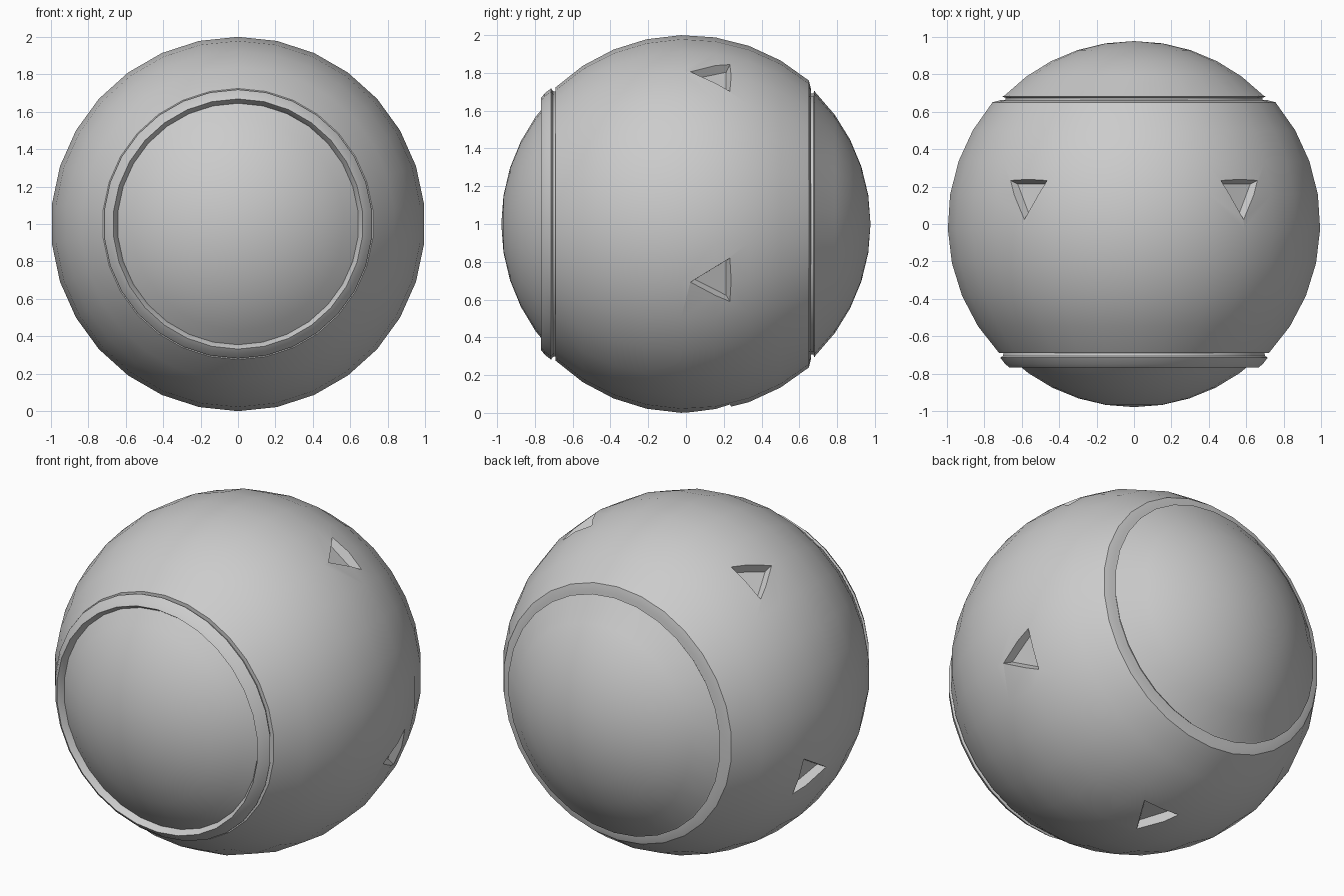
import bpy, bmesh
from math import sin, cos, asin, pi, sqrt, radians
from mathutils import Vector

if "Cube" in bpy.data.objects:
    bpy.data.objects.remove(bpy.data.objects["Cube"])

SIDES = 30
CENTRE = Vector((0, 0, 1))


def arc(radius, y0, y1, steps):
    """Profile points (r, y) along a sphere of given radius."""
    a0, a1 = asin(y0 / radius), asin(y1 / radius)
    angles = [a0 + (a1 - a0) * i / steps for i in range(steps + 1)]
    return [(max(radius * cos(a), 0), radius * sin(a)) for a in angles]


def make_object(name, bm):
    bmesh.ops.remove_doubles(bm, verts=bm.verts, dist=1e-4)
    bmesh.ops.recalc_face_normals(bm, faces=bm.faces)
    mesh = bpy.data.meshes.new(name)
    bm.to_mesh(mesh)
    bm.free()
    ob = bpy.data.objects.new(name, mesh)
    bpy.context.collection.objects.link(ob)
    return ob


def lathe(name, profile):
    """Revolve an (r, y) profile around the front-to-back axis."""
    bm = bmesh.new()
    rings = []
    for r, y in profile:
        n = 1 if r < 1e-4 else SIDES
        rings.append([bm.verts.new(CENTRE + Vector((r * sin(2 * pi * i / SIDES), y,
                                                    r * cos(2 * pi * i / SIDES))))
                      for i in range(n)])
    for a, b in zip(rings, rings[1:]):
        for i in range(SIDES):
            j = (i + 1) % SIDES
            quad = [a[i % len(a)], a[j % len(a)], b[j % len(b)], b[i % len(b)]]
            bm.faces.new(list(dict.fromkeys(quad)))
    return make_object(name, bm)


def smooth(ob):
    bpy.ops.object.select_all(action='DESELECT')
    ob.select_set(True)
    bpy.context.view_layer.objects.active = ob
    bpy.ops.object.shade_smooth_by_angle(angle=radians(25))


# Main shell, closed by flat ends hidden under the caps
body = lathe("body", [(0, -0.69)] + arc(1.0, -0.69, 0.65, 8)
             + [(0.715, 0.662), (0, 0.662)])

# Five tapered triangular dents around the shell, tips pointing forward
bm = bmesh.new()
for k in range(5):
    a = pi / 5 + 2 * pi / 5 * k
    out = Vector((sin(a) * 0.986, 0.167, cos(a) * 0.986)).normalized()
    side = Vector((cos(a), 0, -sin(a)))
    fwd = out.cross(side)
    if fwd.y > 0:
        fwd = -fwd
    verts = []
    for dist, rad in ((0.945, 0.112), (1.035, 0.180)):
        for i in range(3):
            t = 2 * pi * i / 3
            verts.append(bm.verts.new(CENTRE + out * dist
                                      + (fwd * cos(t) + side * sin(t)) * rad))
    bm.faces.new(verts[:3])
    bm.faces.new(verts[3:])
    for i in range(3):
        j = (i + 1) % 3
        bm.faces.new((verts[i], verts[j], verts[j + 3], verts[i + 3]))
cutter = make_object("dent_cutter", bm)
cutter.hide_render = True
mod = body.modifiers.new("dents", 'BOOLEAN')
mod.operation = 'DIFFERENCE'
mod.solver = 'EXACT'
mod.object = cutter
bpy.context.view_layer.objects.active = body
bpy.ops.object.modifier_apply(modifier=mod.name)
bpy.data.objects.remove(cutter)

# Front dome, raised rim around it, and rear cap behind its groove
dome = lathe("front_dome", arc(0.978, -0.978, -0.70, 5))
rim = lathe("front_rim", [(0.63, -0.68), (0.645, -0.733), (0.668, -0.767),
                          (0.692, -0.748), (0.718, -0.714), (0.703, -0.704),
                          (0.70, -0.68)])
cap = lathe("back_cap", [(0.69, 0.65), (0.69, 0.674), (0.706, 0.68)]
            + arc(0.977, 0.687, 0.977, 5))

for ob in (body, dome, rim, cap):
    smooth(ob)
